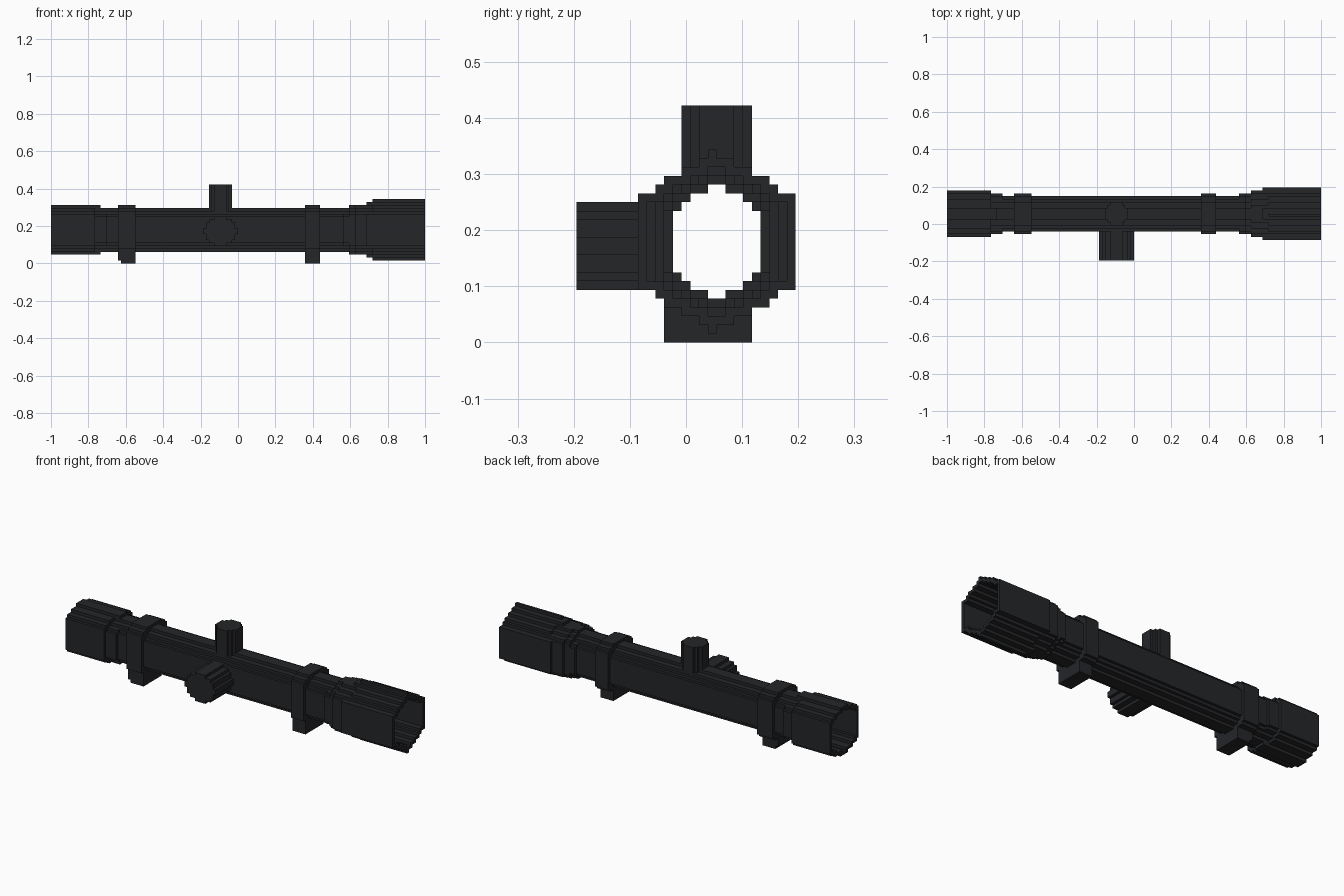
import bpy, bmesh, math

if "Cube" in bpy.data.objects:
    bpy.data.objects.remove(bpy.data.objects["Cube"])

V = 1 / 64            # voxel size
CY = 16               # lateral centre column of the tube (voxels)
mat = bpy.data.materials.new("dark_metal")
mat.diffuse_color = (0.018, 0.019, 0.022, 1)
mat.use_nodes = True
mat.node_tree.nodes["Principled BSDF"].inputs["Base Color"].default_value = mat.diffuse_color

DIRS = {
    (1, 0, 0): ((1, 0, 0), (1, 1, 0), (1, 1, 1), (1, 0, 1)),
    (-1, 0, 0): ((0, 0, 0), (0, 0, 1), (0, 1, 1), (0, 1, 0)),
    (0, 1, 0): ((0, 1, 0), (0, 1, 1), (1, 1, 1), (1, 1, 0)),
    (0, -1, 0): ((0, 0, 0), (1, 0, 0), (1, 0, 1), (0, 0, 1)),
    (0, 0, 1): ((0, 0, 1), (1, 0, 1), (1, 1, 1), (0, 1, 1)),
    (0, 0, -1): ((0, 0, 0), (0, 1, 0), (1, 1, 0), (1, 0, 0)),
}


def voxel_object(name, cells):
    """Skin a set of voxels with its exposed faces, merging flat regions."""
    bm, verts = bmesh.new(), {}
    for c in cells:
        for d, quad in DIRS.items():
            if tuple(a + b for a, b in zip(c, d)) in cells:
                continue
            face = []
            for q in quad:
                k = tuple(a + b for a, b in zip(c, q))
                if k not in verts:
                    verts[k] = bm.verts.new((k[0] * V, (k[1] - 12.5) * V, k[2] * V))
                face.append(verts[k])
            bm.faces.new(face)
    bmesh.ops.dissolve_limit(bm, angle_limit=0.01, verts=bm.verts[:], edges=bm.edges[:])
    mesh = bpy.data.meshes.new(name)
    bm.to_mesh(mesh)
    bm.free()
    mesh.materials.append(mat)
    ob = bpy.data.objects.new(name, mesh)
    bpy.context.collection.objects.link(ob)
    return ob


def section(rows, centre=CY):
    """Stepped cross-section from (half width, low, high) bands."""
    return {(j, k) for w, a, b in rows for j in range(centre - w, centre + w)
            for k in range(a, b)}


def erode(s):
    return {(j, k) for j, k in s if all((j + a, k + b) in s
            for a in (-1, 0, 1) for b in (-1, 0, 1))}


def box(x0, x1, y0, y1, z0, z1):
    return {(x, y, z) for x in range(x0, x1) for y in range(y0, y1) for z in range(z0, z1)}


# Cross-sections
TUBE = section([(6, 7, 16), (5, 6, 17), (4, 5, 18), (2, 4, 19)])
CLAMP = section([(7, 5, 18), (6, 4, 19), (4, 3, 20)])
EYE = section([(8, 6, 17), (7, 5, 18), (5, 4, 19), (2, 3, 20)])
EYE_NECK = section([(7, 7, 16), (6, 6, 17), (4, 5, 18), (2, 4, 19)])
FLARE_1 = section([(7, 7, 16), (6, 6, 17), (4, 5, 18), (2, 4, 19)])
FLARE_2 = section([(7, 6, 17), (6, 5, 18), (4, 4, 19), (2, 3, 20)])
FLARE_3 = section([(8, 6, 17), (7, 5, 18), (5, 4, 19), (3, 3, 20)])
FLARE_4 = section([(9, 6, 17), (7, 5, 18), (5, 4, 19), (3, 3, 20), (2, 2, 21)])
BELL = section([(9, 6, 17), (7, 5, 18), (6, 4, 19), (4, 3, 20), (2, 2, 21)]) \
    | {(15, 1), (15, 21)}

# Hollow body: stations along x, each running to the next
stations = [(-64, EYE), (-49, EYE_NECK | section([(2, 3, 20)])), (-47, EYE_NECK), (-45, TUBE),
            (36, FLARE_1), (38, FLARE_2), (40, FLARE_3), (44, FLARE_4), (46, BELL), (64, None)]
outer = {}
for (x0, s), (x1, _) in zip(stations, stations[1:]):
    for x in range(x0, x1):
        outer[x] = s
inner = {id(s): erode(s) for _, s in stations if s}


def bore(x):
    hole = inner[id(outer[x])]
    for n in (x - 1, x + 1):
        if n in outer:
            hole = hole & inner[id(outer[n])]
    return hole


def shell(x0, x1):
    return {(x, j, k) for x in range(x0, x1) for j, k in outer[x] - bore(x)}


voxel_object("scope_body", shell(-64, 64))

# Mounting rings with feet
for name, x0, x1, foot in (("rear_mount", -41, -35, -40), ("front_mount", 23, 28, 23)):
    cells = {(x, j, k) for x in range(x0, x1) for j, k in CLAMP - TUBE}
    under = box(x0, x1, 10, 20, 1, 6) | box(foot, x1, 10, 20, 0, 1)
    cells |= {c for c in under if (c[1], c[2]) not in TUBE}
    voxel_object(name, cells)

# Top adjustment turret
turret = {(x, y, z) for w, a, b in [(4, 14, 18), (3, 13, 19), (2, 12, 20)]
          for x in range(-6 - w, -6 + w) for y in range(a, b) for z in range(17, 27)}
voxel_object("top_turret", {c for c in turret if (c[1], c[2]) not in TUBE})

# Side adjustment knob
knob_face = section([(6, 10, 12), (5, 8, 14), (4, 7, 15), (2, 6, 16)], -6)
voxel_object("side_knob", {(x, y, z) for x, z in knob_face for y in range(0, 12)
                           if (y, z) not in TUBE})
